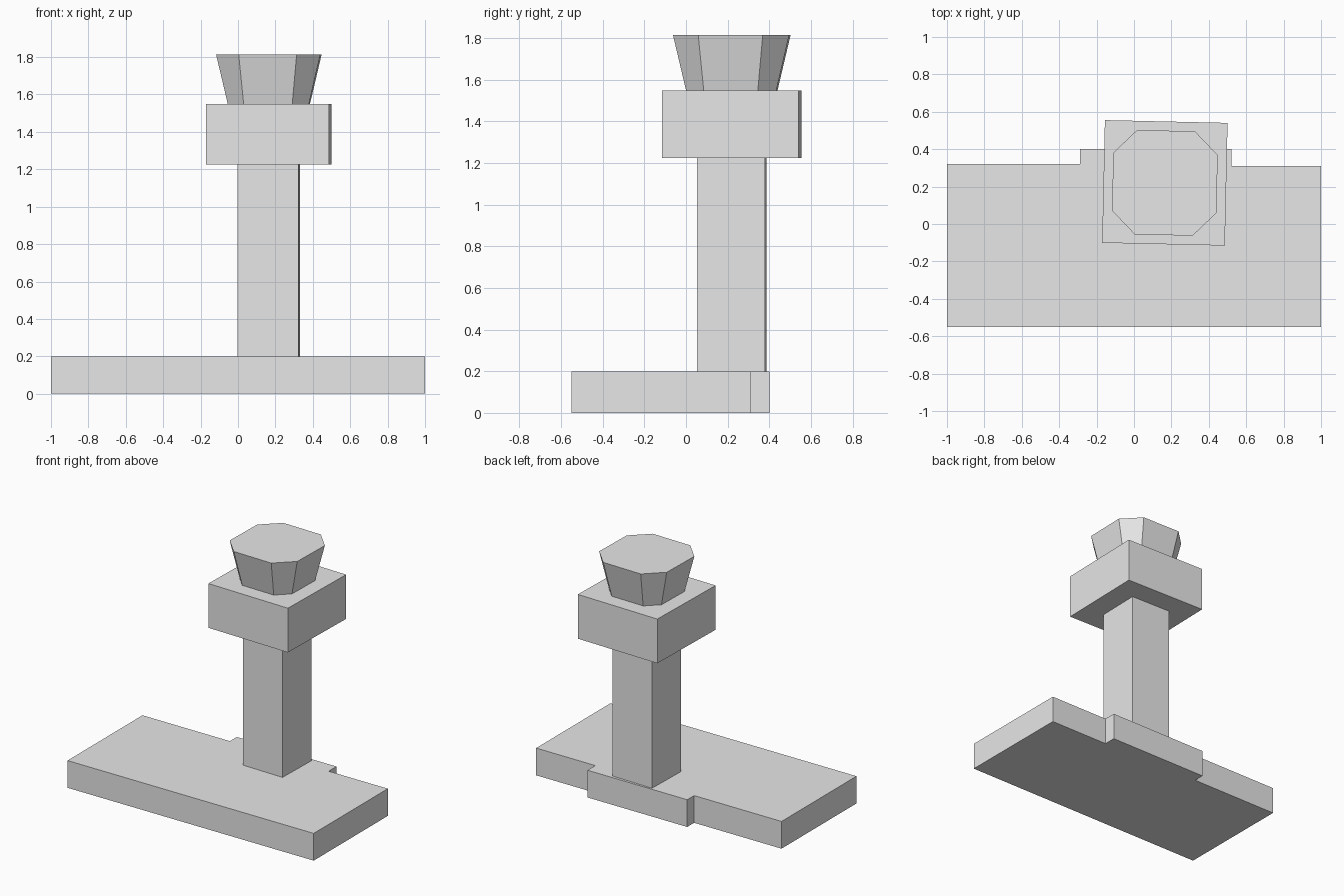
import bpy, bmesh, math
from mathutils import Matrix

cube = bpy.data.objects.get("Cube")
if cube:
    bpy.data.objects.remove(cube, do_unlink=True)

GREY = (0.8, 0.8, 0.8, 1.0)
grey = bpy.data.materials.new("light_grey")
grey.use_nodes = True
grey.diffuse_color = GREY
grey.node_tree.nodes["Principled BSDF"].inputs["Base Color"].default_value = GREY

# The tower stands slightly turned on the base
TOWER = Matrix.Translation((0.165, 0.22, 0)) @ Matrix.Rotation(math.radians(-1.3), 4, "Z")


def loft(name, lower, upper, z0, z1, matrix=Matrix.Identity(4)):
    """Closed solid between two counter-clockwise outlines."""
    bm = bmesh.new()
    a = [bm.verts.new((x, y, z0)) for x, y in lower]
    b = [bm.verts.new((x, y, z1)) for x, y in upper]
    n = len(a)
    bm.faces.new(a[::-1])
    bm.faces.new(b)
    for i in range(n):
        j = (i + 1) % n
        bm.faces.new((a[i], a[j], b[j], b[i]))
    bm.transform(matrix)
    mesh = bpy.data.meshes.new(name)
    bm.to_mesh(mesh)
    bm.free()
    mesh.materials.append(grey)
    obj = bpy.data.objects.new(name, mesh)
    bpy.context.collection.objects.link(obj)
    return obj


def square(h):
    return [(-h, -h), (h, -h), (h, h), (-h, h)]


def cut_square(h, f):
    """Square of half width h with corners cut to flats of half length f."""
    pts = []
    for c, s in ((1, 0), (0, 1), (-1, 0), (0, -1)):
        pts += [(c * h + s * f, s * h - c * f), (c * h - s * f, s * h + c * f)]
    return pts


# Base building with a shallow step at the back
base = [(-1, -0.55), (1, -0.55), (1, 0.31), (0.52, 0.31),
        (0.52, 0.4), (-0.29, 0.4), (-0.29, 0.32), (-1, 0.32)]
loft("base_building", base, base, 0, 0.2)

# Shaft, block and flared control cab
loft("tower_shaft", square(0.163), square(0.163), 0.2, 1.225, TOWER)
loft("tower_block", square(0.328), square(0.328), 1.225, 1.55, TOWER)
loft("control_cab", cut_square(0.217, 0.13), cut_square(0.279, 0.155), 1.55, 1.815, TOWER)
